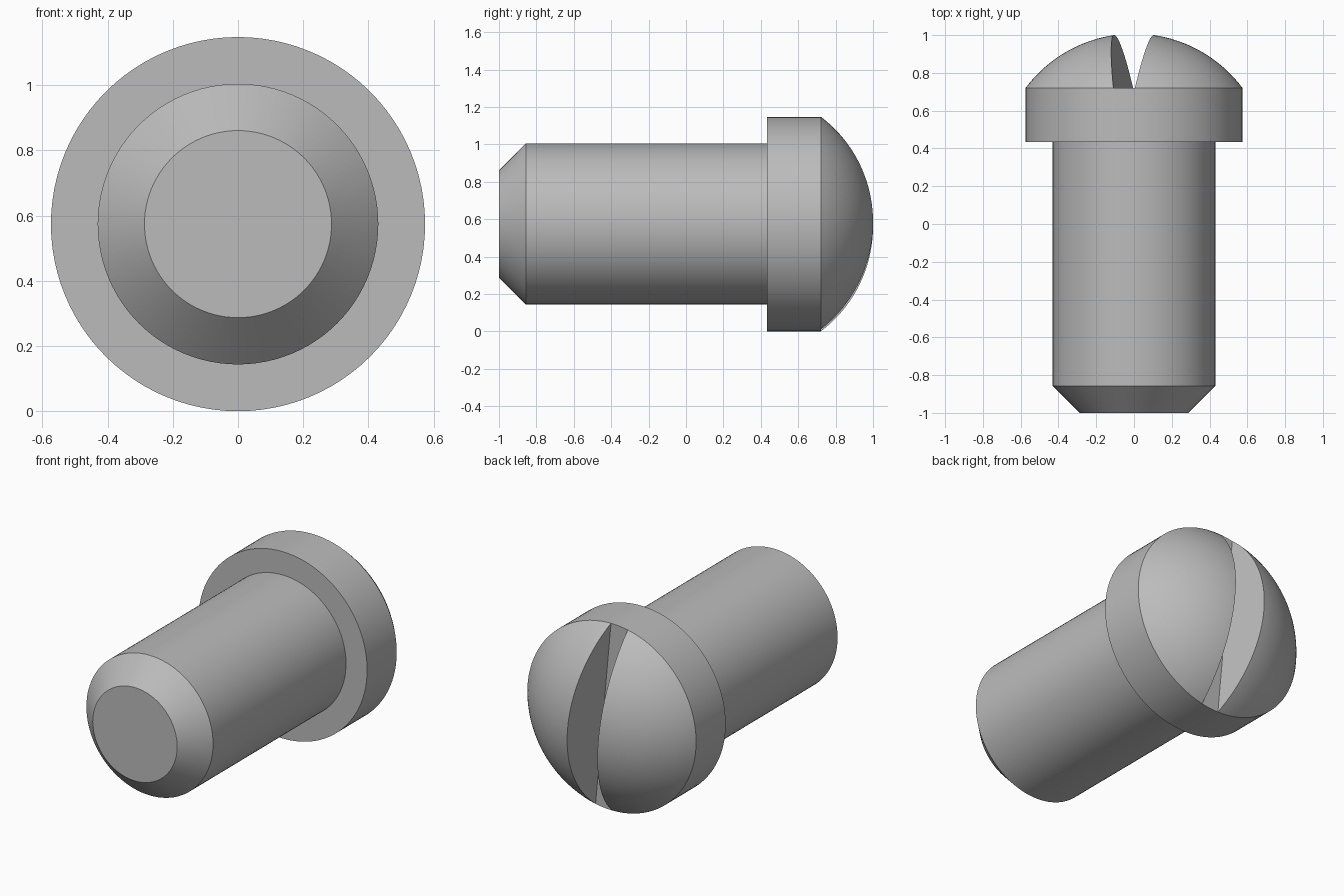
import bpy, bmesh, math
from mathutils import Vector

cube = bpy.data.objects.get("Cube")
if cube:
    bpy.data.objects.remove(cube, do_unlink=True)

U = 2 / 13.946          # base unit: head radius is 4 U
AXIS_Z = 4 * U          # height of the long axis
RIM = -1 + 12 * U       # where the dome meets the head
SEGMENTS = 96

steel = bpy.data.materials.new("grey_steel")
steel.use_nodes = True
GREY = (0.5, 0.5, 0.5, 1)
steel.diffuse_color = GREY
steel.node_tree.nodes["Principled BSDF"].inputs["Base Color"].default_value = GREY


def lathe(profile):
    """Spin (radius, y) points around the y axis."""
    bm = bmesh.new()
    verts = [bm.verts.new((r, y, 0)) for r, y in profile]
    edges = [bm.edges.new(pair) for pair in zip(verts, verts[1:])]
    bmesh.ops.spin(bm, geom=verts + edges, cent=(0, 0, 0), axis=(0, 1, 0),
                   angle=math.tau, steps=SEGMENTS, use_duplicate=False)
    bmesh.ops.remove_doubles(bm, verts=bm.verts, dist=1e-5)
    bmesh.ops.recalc_face_normals(bm, faces=bm.faces)
    return bm


def finish(bm, name):
    mesh = bpy.data.meshes.new(name)
    bm.to_mesh(mesh)
    bm.free()
    mesh.materials.append(steel)
    obj = bpy.data.objects.new(name, mesh)
    obj.location.z = AXIS_Z
    bpy.context.collection.objects.link(obj)
    bpy.ops.object.select_all(action="DESELECT")
    obj.select_set(True)
    bpy.context.view_layer.objects.active = obj
    bpy.ops.object.shade_smooth_by_angle(angle=math.radians(30))


# Chamfered shank with the cylindrical head; its flat top is the slot floor
base = -1 + 10 * U
finish(lathe([(0, -1), (2 * U, -1), (3 * U, -1 + U), (3 * U, base),
              (4 * U, base), (4 * U, RIM), (0, RIM)]), "shank_and_head")

# Dome halves, each trimmed by a slanted slot wall
R = 5 * U
half_angle = math.asin(0.8)
STEPS = 24
arc = [(R * math.sin(a), RIM - 3 * U + R * math.cos(a))
       for a in (half_angle * i / STEPS for i in range(STEPS + 1))]

for side, name in ((1, "dome_left"), (-1, "dome_right")):
    bm = lathe(arc + [(0, RIM)])
    normal = Vector((side, -0.17, side * 0.092))
    cut = bmesh.ops.bisect_plane(
        bm, geom=bm.verts[:] + bm.edges[:] + bm.faces[:], dist=1e-6,
        plane_co=(side * 0.0575, RIM, 0), plane_no=normal, clear_inner=True)
    wall_edges = [e for e in cut["geom_cut"] if isinstance(e, bmesh.types.BMEdge)]
    bmesh.ops.holes_fill(bm, edges=wall_edges, sides=0)
    bmesh.ops.recalc_face_normals(bm, faces=bm.faces)
    # Drop the hidden underside resting on the head
    hidden = [f for f in bm.faces if all(abs(v.co.y - RIM) < 1e-4 for v in f.verts)]
    bmesh.ops.delete(bm, geom=hidden, context="FACES")
    finish(bm, name)
